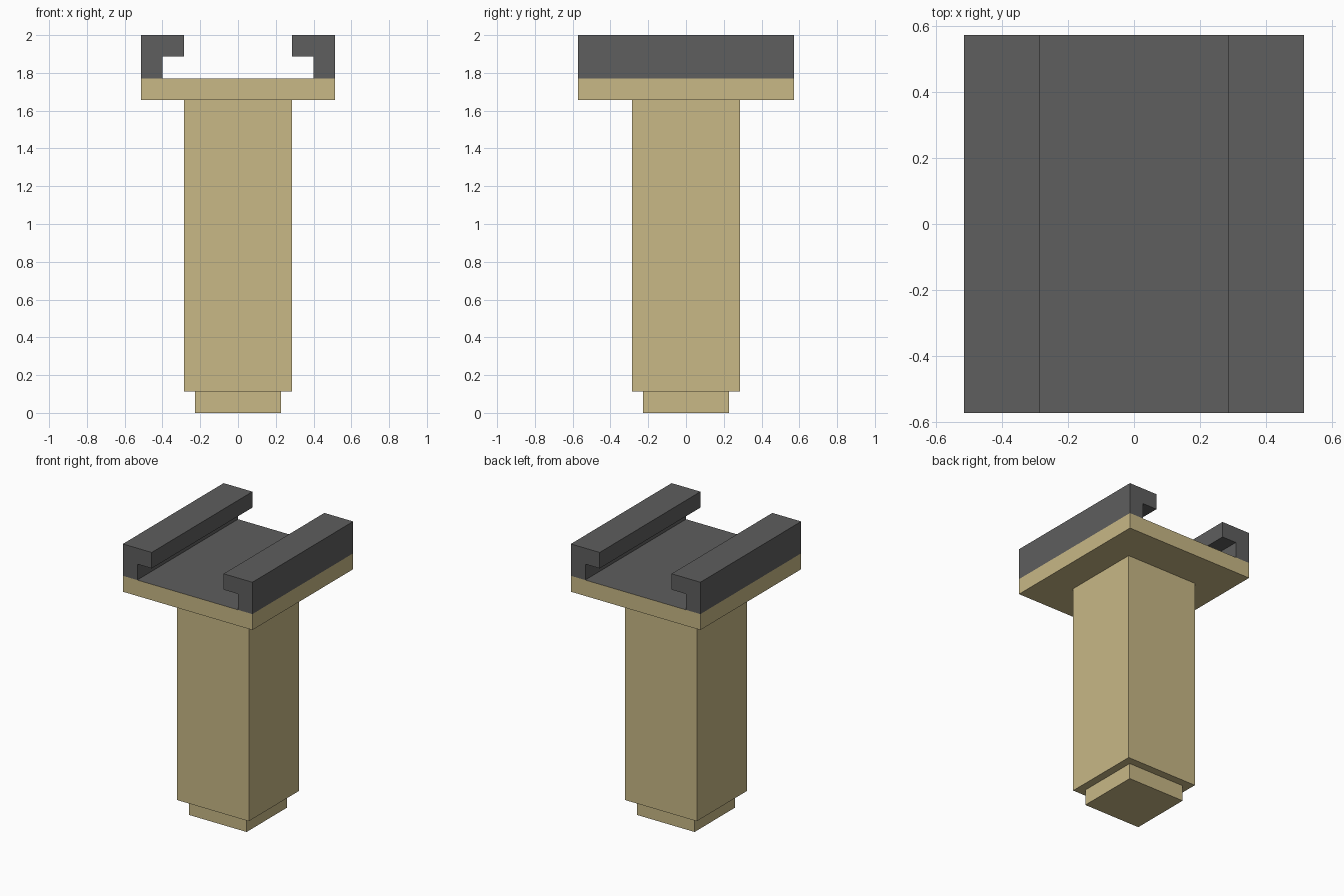
import bpy
import bmesh

if "Cube" in bpy.data.objects:
    bpy.data.objects.remove(bpy.data.objects["Cube"])

U = 2 / 35  # the model sits on a regular grid, 35 steps tall


def material(name, rgb):
    mat = bpy.data.materials.new(name)
    mat.diffuse_color = (*rgb, 1)
    mat.use_nodes = True
    mat.node_tree.nodes["Principled BSDF"].inputs["Base Color"].default_value = mat.diffuse_color
    return mat


TAN = material("tan", (0.578, 0.479, 0.238))
DARK = material("dark_grey", (0.112, 0.112, 0.112))


def extrude_profile(name, profile, half_depth, mat):
    """Extrude an x-z profile (in grid steps) along y, centred on y = 0."""
    bm = bmesh.new()
    face = bm.faces.new([bm.verts.new((x * U, -half_depth * U, z * U)) for x, z in profile])
    new = bmesh.ops.extrude_face_region(bm, geom=[face])["geom"]
    verts = [g for g in new if isinstance(g, bmesh.types.BMVert)]
    bmesh.ops.translate(bm, vec=(0, 2 * half_depth * U, 0), verts=verts)
    bmesh.ops.recalc_face_normals(bm, faces=bm.faces)
    mesh = bpy.data.meshes.new(name)
    bm.to_mesh(mesh)
    bm.free()
    mesh.materials.append(mat)
    obj = bpy.data.objects.new(name, mesh)
    bpy.context.collection.objects.link(obj)
    return obj


def block(name, half_x, half_y, z0, z1, mat):
    profile = [(-half_x, z0), (half_x, z0), (half_x, z1), (-half_x, z1)]
    return extrude_profile(name, profile, half_y, mat)


# Stepped square post
block("post_foot", 4, 4, 0, 2, TAN)
block("post", 5, 5, 2, 29, TAN)

# Top plate, with a dark upper face forming the channel floor
plate = block("top_plate", 9, 10, 29, 31, TAN)
plate.data.materials.append(DARK)
for poly in plate.data.polygons:
    if poly.normal.z > 0.5:
        poly.material_index = 1

# Hooked rails, one profile mirrored to the other side
RAIL = [(9, 31), (9, 35), (5, 35), (5, 33), (7, 33), (7, 31)]
for side, sign in (("left", -1), ("right", 1)):
    extrude_profile(f"{side}_rail", [(sign * x, z) for x, z in RAIL], 10, DARK)
